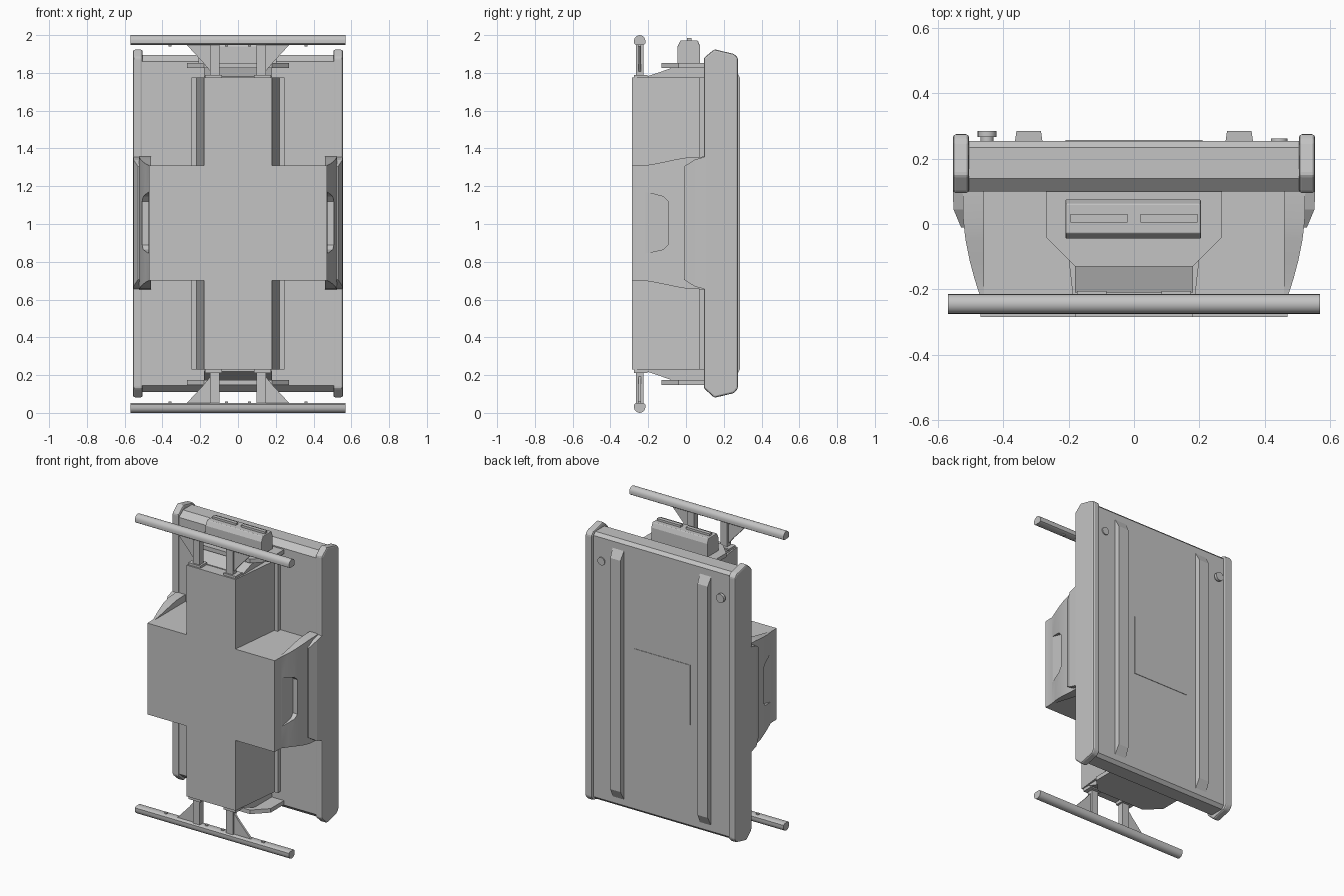
import bpy, bmesh, math
from mathutils import Vector

if "Cube" in bpy.data.objects:
    bpy.data.objects.remove(bpy.data.objects["Cube"])

grey = bpy.data.materials.new("plain grey")
grey.use_nodes = True
COLOUR = (0.55, 0.55, 0.55, 1)
grey.diffuse_color = COLOUR
grey.node_tree.nodes["Principled BSDF"].inputs["Base Color"].default_value = COLOUR

MID = 1.0   # mirror height for the top and bottom ends


def loft(name, rings, bevel=0.0, smooth=False):
    """Closed solid through rings with equal point counts."""
    bm = bmesh.new()
    rows = [[bm.verts.new(p) for p in ring] for ring in rings]
    n = len(rows[0])
    for a, b in zip(rows, rows[1:]):
        for i in range(n):
            j = (i + 1) % n
            bm.faces.new((a[i], a[j], b[j], b[i]))
    bm.faces.new(rows[0])
    bm.faces.new(rows[-1])
    bmesh.ops.recalc_face_normals(bm, faces=bm.faces)
    mesh = bpy.data.meshes.new(name)
    bm.to_mesh(mesh)
    bm.free()
    mesh.materials.append(grey)
    ob = bpy.data.objects.new(name, mesh)
    bpy.context.collection.objects.link(ob)
    if bevel:
        mod = ob.modifiers.new("bevel", "BEVEL")
        mod.width, mod.segments = bevel, 2
    if smooth:
        bpy.context.view_layer.objects.active = ob
        bpy.ops.object.select_all(action="DESELECT")
        ob.select_set(True)
        bpy.ops.object.shade_smooth_by_angle(angle=math.radians(35))
    return ob


def prism(name, pts, axis, lo, hi, **kw):
    """Extrude a 2D outline along x (y,z), y (x,z) or z (x,y)."""
    def place(p, t):
        q = list(p)
        q.insert(axis, t)
        return Vector(q)
    return loft(name, [[place(p, t) for p in pts] for t in (lo, hi)], **kw)


def box(name, x, y, z, **kw):
    return prism(name, [(x[0], y[0]), (x[1], y[0]), (x[1], y[1]), (x[0], y[1])], 2, *z, **kw)


def rect_y(y, x0, x1, z0, z1):
    return [(x0, y, z0), (x1, y, z0), (x1, y, z1), (x0, y, z1)]


def flip(z, up):
    return z if up else 2 * MID - z


# Back panel with chamfered front edges and rounded rear edges
prism("back_panel", [(0.10, 0.145), (0.14, 0.11), (0.235, 0.11), (0.255, 0.13),
                     (0.255, 1.875), (0.235, 1.895), (0.14, 1.895), (0.10, 1.86)],
      0, -0.51, 0.51)
box("rear_plate", (-0.21, 0.21), (0.25, 0.258), (0.8, 1.2))

# Central column widening towards the panel, and the cross arm
prism("column", [(-0.18, -0.285), (0.18, -0.285), (0.22, 0.07), (0.245, 0.07), (0.245, 0.11),
                 (-0.245, 0.11), (-0.245, 0.07), (-0.22, 0.07)], 2, 0.23, 1.775)
box("cross_arm", (-0.47, 0.47), (-0.285, 0.11), (0.70, 1.31))

# Flared side shell stations: y, outer x, half height
SHELL = [(-0.285, 0.47, 0.305), (-0.22, 0.472, 0.305), (-0.17, 0.488, 0.313),
         (-0.11, 0.504, 0.325), (-0.05, 0.516, 0.338), (0.01, 0.523, 0.348), (0.11, 0.525, 0.352)]
BRACKET = [(-0.01, 0.53, 0.30), (0.045, 0.553, 0.335), (0.105, 0.555, 0.352)]
GRIP = [(-0.235, 1.175), (-0.12, 1.145), (-0.095, 1.12), (-0.095, 0.89), (-0.12, 0.865), (-0.235, 0.84)]
RAIL = [(0.095, 0.13), (0.15, 0.08), (0.255, 0.105), (0.275, 0.13),
        (0.275, 1.88), (0.255, 1.90), (0.15, 1.925), (0.095, 1.88)]

for side, s in (("left", 1), ("right", -1)):
    # Side rail of the panel
    prism(side + "_rail", RAIL, 0, s * 0.505, s * 0.555, bevel=0.01)

    # Flared shell with a flat hand recess
    shell = loft(side + "_shell", [rect_y(y, s * 0.46, s * x, 1.005 - h, 1.005 + h)
                                   for y, x, h in SHELL], smooth=True)
    cutter = prism(side + "_recess_cutter", GRIP, 0, s * 0.474, s * 0.6)
    cutter.hide_render = True
    cutter.hide_set(True)
    cutter.display_type = "WIRE"
    cut = shell.modifiers.new("recess", "BOOLEAN")
    cut.operation, cut.object, cut.solver = "DIFFERENCE", cutter, "EXACT"
    loft(side + "_bracket", [rect_y(y, s * 0.5, s * x, 1.005 - h, 1.005 + h)
                             for y, x, h in BRACKET])

    # Raised runner on the back, sloped at both ends
    loft(side + "_runner", [rect_y(0.25, s * 0.28, s * 0.365, 0.16, 1.84),
                            rect_y(0.285, s * 0.285, s * 0.36, 0.23, 1.775)])


# Round knobs on the back
def disc(name, x, z, radius, y0, y1):
    ring = [(x + radius * math.cos(i * math.tau / 20), z + radius * math.sin(i * math.tau / 20))
            for i in range(20)]
    prism(name, ring, 1, y0, y1, smooth=True)


disc("large_knob_stem", -0.45, 1.72, 0.02, 0.25, 0.27)
disc("large_knob", -0.45, 1.72, 0.029, 0.266, 0.285)
disc("small_knob", 0.445, 1.72, 0.026, 0.25, 0.262)

# Both ends: bulge, wing, foot plates, posts, gussets and bar
BULGE = [(-0.21, 1.77), (-0.21, 1.78), (-0.15, 1.80), (-0.08, 1.825), (-0.02, 1.84),
         (0.04, 1.847), (0.11, 1.85), (0.11, 1.77)]
WING = [(-0.18, -0.13), (-0.27, -0.04), (-0.27, 0.11), (0.27, 0.11), (0.27, -0.04), (0.18, -0.13)]
ARC = [(-0.245 + 0.03 * math.cos(math.pi * i / 10), 1.97 + 0.03 * math.sin(math.pi * i / 10))
       for i in range(11)]

for end, up in (("top", True), ("bottom", False)):
    prism(end + "_bulge", [(y, flip(z, up)) for y, z in BULGE], 0, -0.18, 0.18, smooth=True)
    prism(end + "_wing", WING, 2, flip(1.825, up), flip(1.852, up))
    bar = ARC + [(-0.275, 1.955), (-0.265, 1.948), (-0.225, 1.948), (-0.215, 1.955)]
    prism(end + "_bar", [(y, flip(z, up)) for y, z in bar], 0, -0.57, 0.57, smooth=True)
    for side, s in (("left", 1), ("right", -1)):
        tag = end + "_" + side
        box(tag + "_foot_plate", (s * 0.085, s * 0.175), (-0.275, -0.205),
            (flip(1.77, up), flip(1.79, up)))
        box(tag + "_post", (s * 0.098, s * 0.147), (-0.265, -0.225),
            (flip(1.77, up), flip(1.955, up)))
        gusset = [(0.14, 1.80), (0.185, 1.855), (0.275, 1.952), (0.14, 1.952)]
        prism(tag + "_gusset", [(s * x, flip(z, up)) for x, z in gusset], 1, -0.252, -0.238)
        for x in (0.06, 0.36):
            box(tag + "_bar_pin", (s * x - 0.008, s * x + 0.008), (-0.253, -0.237),
                (flip(1.94, up), flip(1.955, up)))

# Control box above the top bulge, with two ridges
prism("control_box", [(-0.045, 1.83), (0.075, 1.83), (0.075, 1.94), (0.062, 1.972),
                      (-0.028, 1.972), (-0.045, 1.94)], 0, -0.21, 0.205, bevel=0.004)
for side, s in (("left", 1), ("right", -1)):
    box(side + "_control_ridge", (s * 0.02, s * 0.195), (0.005, 0.03), (1.965, 1.986))
